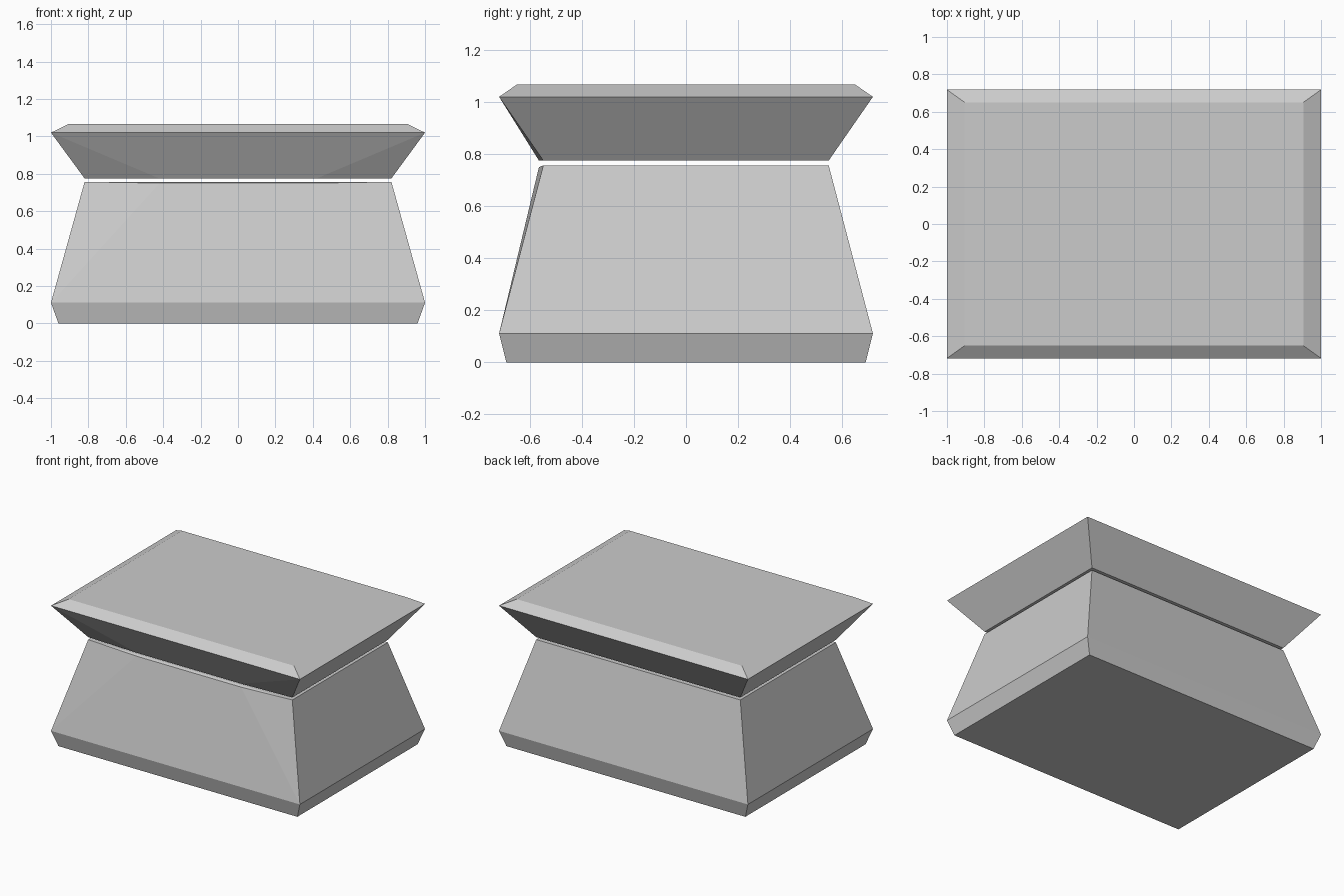
import bpy, bmesh

if "Cube" in bpy.data.objects:
    bpy.data.objects.remove(bpy.data.objects["Cube"])


def hull_part(name, rings, bulge):
    """Faceted block: hull of rectangular rings (half x, half y, z) plus a bowed front edge."""
    bm = bmesh.new()
    for hx, hy, z in rings:
        for sx in (-1, 1):
            for sy in (-1, 1):
                bm.verts.new((sx * hx, sy * hy, z))
    bx, by, bz = bulge
    for sx in (-1, 1):
        bm.verts.new((sx * bx, by, bz))
    bmesh.ops.convex_hull(bm, input=bm.verts[:])
    bmesh.ops.dissolve_limit(bm, angle_limit=0.002, verts=bm.verts[:], edges=bm.edges[:])
    bmesh.ops.recalc_face_normals(bm, faces=bm.faces[:])
    mesh = bpy.data.meshes.new(name)
    bm.to_mesh(mesh)
    bm.free()
    ob = bpy.data.objects.new(name, mesh)
    bpy.context.collection.objects.link(ob)
    return ob


# Tapered lower body with a chamfered foot
hull_part("chest_body",
          [(0.96, 0.69, 0), (1.0, 0.718, 0.111), (0.82, 0.548, 0.757)],
          (0.42, -0.565, 0.75))

# Flared lid with a bevelled top, floating just above the body
hull_part("chest_lid",
          [(0.82, 0.548, 0.775), (1.0, 0.718, 1.02), (0.905, 0.65, 1.067)],
          (0.42, -0.565, 0.775))
